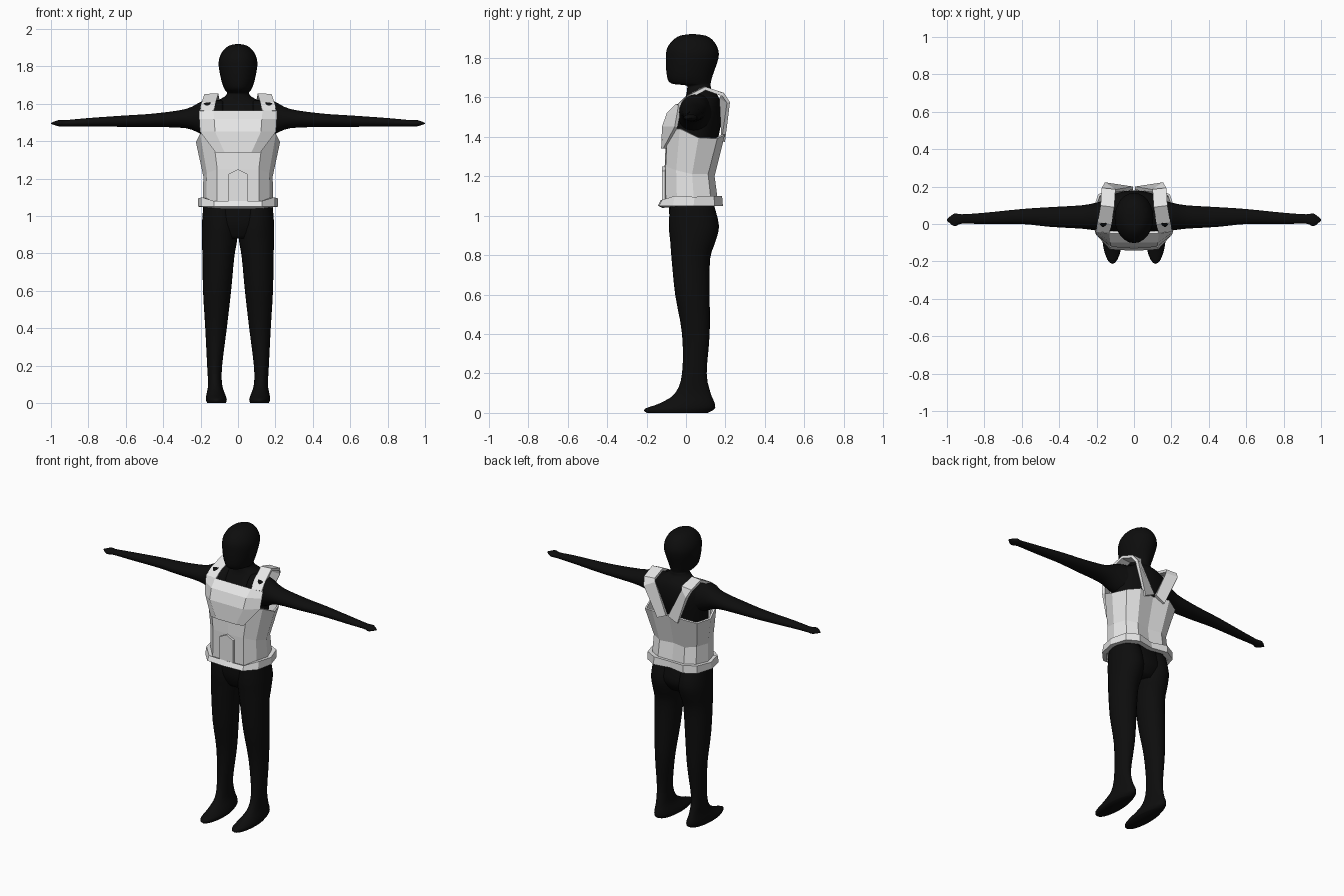
import bpy
import bmesh
import math
from mathutils import Vector

cube = bpy.data.objects.get("Cube")
if cube:
    bpy.data.objects.remove(cube, do_unlink=True)


def make_material(name, value):
    mat = bpy.data.materials.new(name)
    mat.use_nodes = True
    colour = (value, value, value, 1)
    mat.diffuse_color = colour
    mat.node_tree.nodes["Principled BSDF"].inputs["Base Color"].default_value = colour
    return mat


BLACK = make_material("matte black", 0.004)
GREY = make_material("light grey", 0.8)


def make_object(name, verts, faces, mat, smooth=False, mirror=False, thickness=0, offset=-1):
    """Create a mesh part, optionally thickened and mirrored across x."""
    mesh = bpy.data.meshes.new(name)
    mesh.from_pydata([tuple(v) for v in verts], [], faces)
    bm = bmesh.new()
    bm.from_mesh(mesh)
    bmesh.ops.recalc_face_normals(bm, faces=bm.faces)
    bm.to_mesh(mesh)
    bm.free()
    mesh.materials.append(mat)
    obj = bpy.data.objects.new(name, mesh)
    bpy.context.scene.collection.objects.link(obj)
    for poly in mesh.polygons:
        poly.use_smooth = smooth
    if thickness:
        shell = obj.modifiers.new("thickness", "SOLIDIFY")
        shell.thickness = thickness
        shell.offset = offset
    if mirror:
        flip = obj.modifiers.new("mirror", "MIRROR")
        flip.use_mirror_merge = False
    return obj


def bridge(rows, count, closed=True):
    """Quads joining consecutive rows of equal length."""
    cols = count if closed else count - 1
    return [(r * count + i, r * count + (i + 1) % count,
             (r + 1) * count + (i + 1) % count, (r + 1) * count + i)
            for r in range(rows - 1) for i in range(cols)]


def refine(rings, steps=3):
    """Smooth interpolation between the key rings."""
    out = []
    last = len(rings) - 1
    for k in range(last):
        a, b, c, d = [rings[min(max(j, 0), last)] for j in range(k - 1, k + 3)]
        for s in range(steps):
            t = s / steps
            out.append([q + t / 2 * (r - p + t * (2 * p - 5 * q + 4 * r - w + t * (3 * (q - r) + w - p)))
                        for p, q, r, w in zip(a, b, c, d)])
    return out + [list(rings[-1])]


def loft(name, rings, along_x=False, mirror=False, segs=24):
    """Skin of oval rings: (position, low a, high a, low b, high b)."""
    rings = refine(rings)
    verts = []
    for pos, a0, a1, b0, b1 in rings:
        for i in range(segs):
            ang = math.tau * i / segs
            a = (a0 + a1) / 2 + (a1 - a0) / 2 * math.cos(ang)
            b = (b0 + b1) / 2 + (b1 - b0) / 2 * math.sin(ang)
            verts.append((pos, a, b) if along_x else (a, b, pos))
    faces = bridge(len(rings), segs)
    faces += [tuple(range(segs)), tuple(range(len(verts) - segs, len(verts)))]
    return make_object(name, verts, faces, BLACK, smooth=True, mirror=mirror)


# Torso, neck and head: height, half width, front, back
torso = [
    (0.88, 0.10, -0.05, 0.12), (0.95, 0.18, -0.08, 0.16), (1.05, 0.175, -0.085, 0.14),
    (1.2, 0.165, -0.08, 0.12), (1.4, 0.18, -0.075, 0.165), (1.5, 0.185, -0.055, 0.18),
    (1.57, 0.17, -0.02, 0.175), (1.61, 0.12, 0, 0.16), (1.64, 0.07, 0.005, 0.13),
]
head = [
    (1.66, 0.058, 0, 0.125), (1.67, 0.067, -0.075, 0.125), (1.71, 0.085, -0.097, 0.135),
    (1.8, 0.103, -0.102, 0.165), (1.85, 0.098, -0.095, 0.16), (1.89, 0.075, -0.065, 0.135),
    (1.912, 0.045, -0.03, 0.1), (1.92, 0.008, 0.02, 0.045),
]
loft("torso_and_head", [(z, -w, w, f, b) for z, w, f, b in torso + head])

# Legs and feet: height, inner, outer, front, back
loft("legs", [
    (1.06, 0.01, 0.185, -0.08, 0.14), (0.95, 0, 0.193, -0.087, 0.167),
    (0.87, 0.005, 0.193, -0.08, 0.15), (0.78, 0.02, 0.19, -0.073, 0.122),
    (0.6, 0.037, 0.187, -0.055, 0.12), (0.4, 0.06, 0.175, -0.02, 0.12),
    (0.2, 0.085, 0.165, -0.02, 0.105), (0.1, 0.085, 0.16, -0.055, 0.125),
    (0.05, 0.07, 0.168, -0.13, 0.145), (0.02, 0.06, 0.172, -0.21, 0.145),
    (0, 0.065, 0.165, -0.2, 0.11),
], mirror=True)

# Arms and hands: distance out, front, back, low, high
loft("arms", [
    (0.08, -0.04, 0.15, 1.4, 1.62), (0.15, -0.04, 0.13, 1.42, 1.62),
    (0.2, -0.035, 0.115, 1.44, 1.61), (0.28, -0.025, 0.1, 1.47, 1.572),
    (0.45, -0.015, 0.09, 1.476, 1.548), (0.6, 0, 0.08, 1.477, 1.538),
    (0.8, 0, 0.06, 1.479, 1.524), (0.92, 0.002, 0.052, 1.48, 1.513),
    (0.96, -0.012, 0.056, 1.48, 1.513), (1, 0.018, 0.026, 1.493, 1.498),
], along_x=True, mirror=True)

# Outline of the vest: fraction of half width, fraction from front to back
OUTLINE = [(0, 0), (0.6, 0.02), (0.9, 0.23), (1, 0.55), (0.85, 0.87), (0.5, 1), (0, 0.94)]


def vest_band(name, rows, thickness):
    """Faceted band; each row is (heights along the outline, half width, front, back)."""
    verts = []
    for heights, width, front, back in rows:
        half = [(fx * width, front + fy * (back - front), z)
                for (fx, fy), z in zip(OUTLINE, heights)]
        verts += half + [(-x, y, z) for x, y, z in half[-2:0:-1]]
    count = 2 * len(OUTLINE) - 2
    return make_object(name, verts, bridge(len(rows), count), GREY, thickness=thickness)


N = len(OUTLINE)
vest_band("vest_body", [
    ([1.05] * N, 0.19, -0.108, 0.165),
    ([1.25, 1.25, 1.23, 1.21, 1.21, 1.2, 1.2], 0.185, -0.108, 0.145),
    ([1.44, 1.44, 1.44, 1.395, 1.39, 1.41, 1.4], 0.225, -0.1, 0.197),
], 0.012)
vest_band("waist_belt", [
    ([1.05] * N, 0.215, -0.143, 0.187),
    ([1.08, 1.08, 1.1, 1.095, 1.1, 1.1, 1.09], 0.213, -0.128, 0.183),
], 0.028)

# Chest plate: height, inner half width, outer half width, inner y, outer y
plate = []
for z, inner, outer, y_in, y_out in [
    (1.56, 0.13, 0.205, -0.045, -0.03), (1.515, 0.125, 0.203, -0.09, -0.038),
    (1.45, 0.12, 0.198, -0.113, -0.05), (1.34, 0.07, 0.115, -0.117, -0.108),
]:
    plate += [(-outer, y_out, z), (-inner, y_in, z), (inner, y_in, z), (outer, y_out, z)]
make_object("chest_plate", plate, bridge(4, 4, closed=False), GREY, thickness=0.018, offset=0)

# Pointed pouch on the belly
pouch = [(-0.05, 1.06), (0.05, 1.06), (0.05, 1.225), (0, 1.25), (-0.05, 1.225)]
P = len(pouch)
make_object("belly_pouch", [(x, y, z) for y in (-0.122, -0.1) for x, z in pouch],
            bridge(2, P) + [tuple(range(P)), tuple(range(P, 2 * P))], GREY)

# Shoulder straps, crossing over and meeting low on the back
path = [Vector(p) for p in [
    (0.167, -0.04, 1.555), (0.157, 0.01, 1.6), (0.142, 0.095, 1.645),
    (0.136, 0.185, 1.615), (0.13, 0.196, 1.585), (0.04, 0.19, 1.39)]]
strap = []
for i, p in enumerate(path):
    along = (path[min(i + 1, len(path) - 1)] - path[max(i - 1, 0)]).normalized()
    out = Vector((0, p.y - 0.08, p.z - 1.4))
    side = along.cross(out).normalized()
    out = side.cross(along).normalized() * 0.009
    side *= 0.037
    strap += [p - side - out, p + side - out, p + side + out, p - side + out]
last = len(strap)
make_object("shoulder_straps", strap,
            bridge(len(path), 4) + [tuple(range(4)), tuple(range(last - 4, last))],
            GREY, mirror=True)
